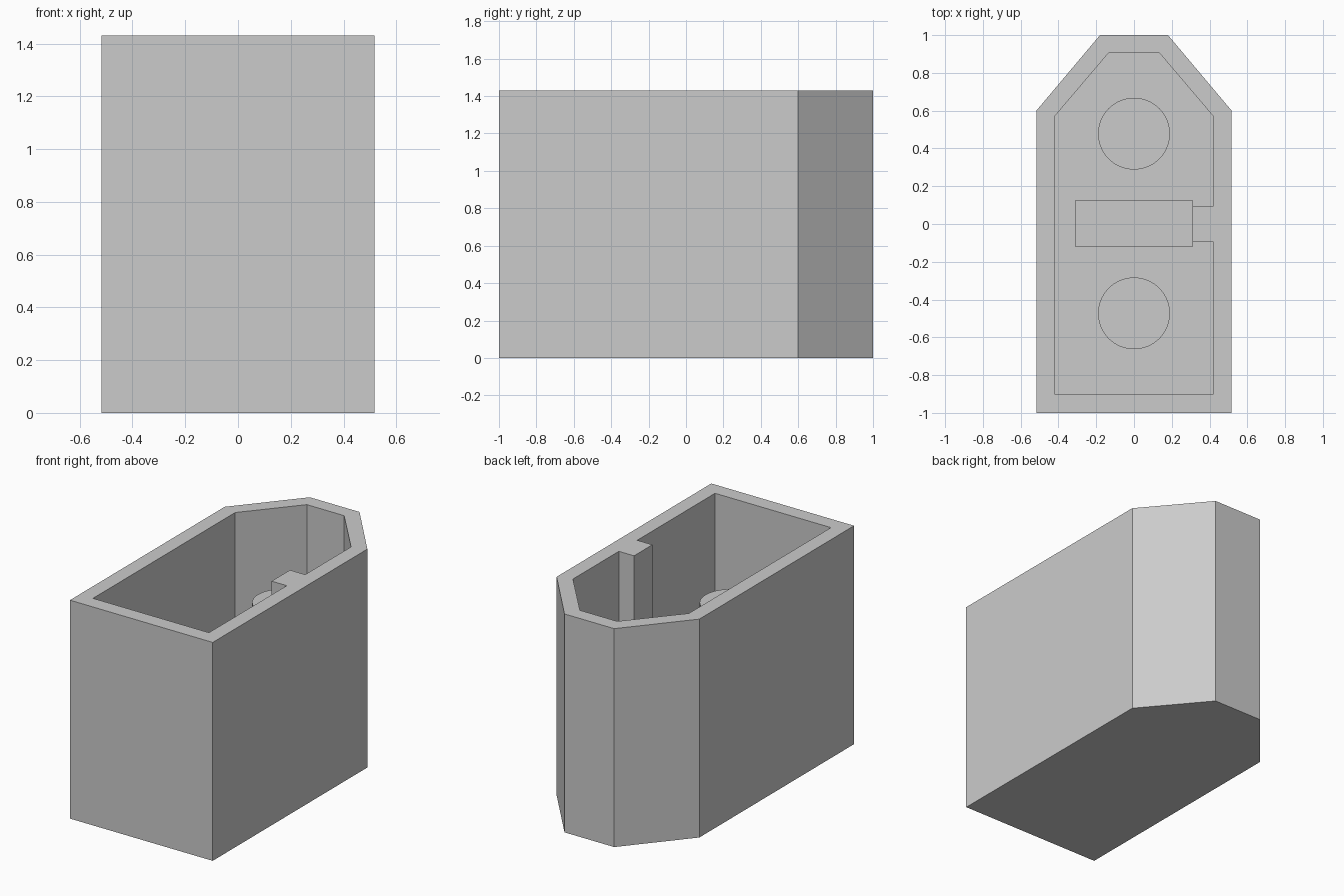
import bpy
import bmesh

cube = bpy.data.objects.get("Cube")
if cube:
    bpy.data.objects.remove(cube, do_unlink=True)

HEIGHT = 1.43      # rim of the housing
FLOOR = 0.10       # inside floor
PIN_TOP = 0.99
BLOCK_TOP = 0.50

grey = bpy.data.materials.new("plain grey")
grey.use_nodes = True
grey.diffuse_color = (0.6, 0.6, 0.6, 1)
grey.node_tree.nodes["Principled BSDF"].inputs["Base Color"].default_value = (0.6, 0.6, 0.6, 1)


def finish(name, bm):
    """Turn a bmesh into a grey object."""
    bmesh.ops.recalc_face_normals(bm, faces=bm.faces)
    mesh = bpy.data.meshes.new(name)
    bm.to_mesh(mesh)
    bm.free()
    mesh.materials.append(grey)
    obj = bpy.data.objects.new(name, mesh)
    bpy.context.collection.objects.link(obj)
    return obj


def prism(name, outline, z0, z1):
    """Extrude a flat outline from z0 to z1."""
    bm = bmesh.new()
    face = bm.faces.new([bm.verts.new((x, y, z0)) for x, y in outline])
    top = bmesh.ops.extrude_face_region(bm, geom=[face], use_keep_orig=True)
    verts = [v for v in top["geom"] if isinstance(v, bmesh.types.BMVert)]
    bmesh.ops.translate(bm, verts=verts, vec=(0, 0, z1 - z0))
    return finish(name, bm)


def mirrored(right_half):
    """Close an outline across x = 0."""
    return right_half + [(-x, y) for x, y in reversed(right_half)]


# Housing: tapered box, hollowed by a cavity that leaves a key rib on the +x wall
housing = prism("housing", mirrored([(0.517, -1), (0.517, 0.60), (0.18, 1)]), 0, HEIGHT)
cavity_half = [(0.42, -0.90), (0.42, 0.57), (0.135, 0.905)]
key_rib = [(0.42, -0.095), (0.31, -0.095), (0.31, 0.095), (0.42, 0.095)]
outline = mirrored(cavity_half)
cavity = prism("cavity_cutter", outline[:1] + key_rib + outline[1:], FLOOR, HEIGHT + 0.2)
cavity.hide_render = True

cut = housing.modifiers.new("hollow", 'BOOLEAN')
cut.operation = 'DIFFERENCE'
cut.solver = 'EXACT'
cut.object = cavity
bpy.context.view_layer.objects.active = housing
bpy.ops.object.modifier_apply(modifier=cut.name)
bpy.data.objects.remove(cavity, do_unlink=True)

# Low centre block, set slightly into the floor
prism("centre_block", [(-0.31, -0.122), (0.31, -0.122), (0.31, 0.127), (-0.31, 0.127)],
      FLOOR - 0.02, BLOCK_TOP)

# Two round pins standing on the floor
for name, y in (("front_pin", -0.473), ("back_pin", 0.478)):
    bpy.ops.mesh.primitive_cylinder_add(vertices=64, radius=0.19, depth=PIN_TOP - FLOOR + 0.02,
                                        location=(0, y, (PIN_TOP + FLOOR - 0.02) / 2))
    pin = bpy.context.object
    pin.name = name
    pin.data.materials.append(grey)
    bpy.ops.object.shade_smooth_by_angle()
